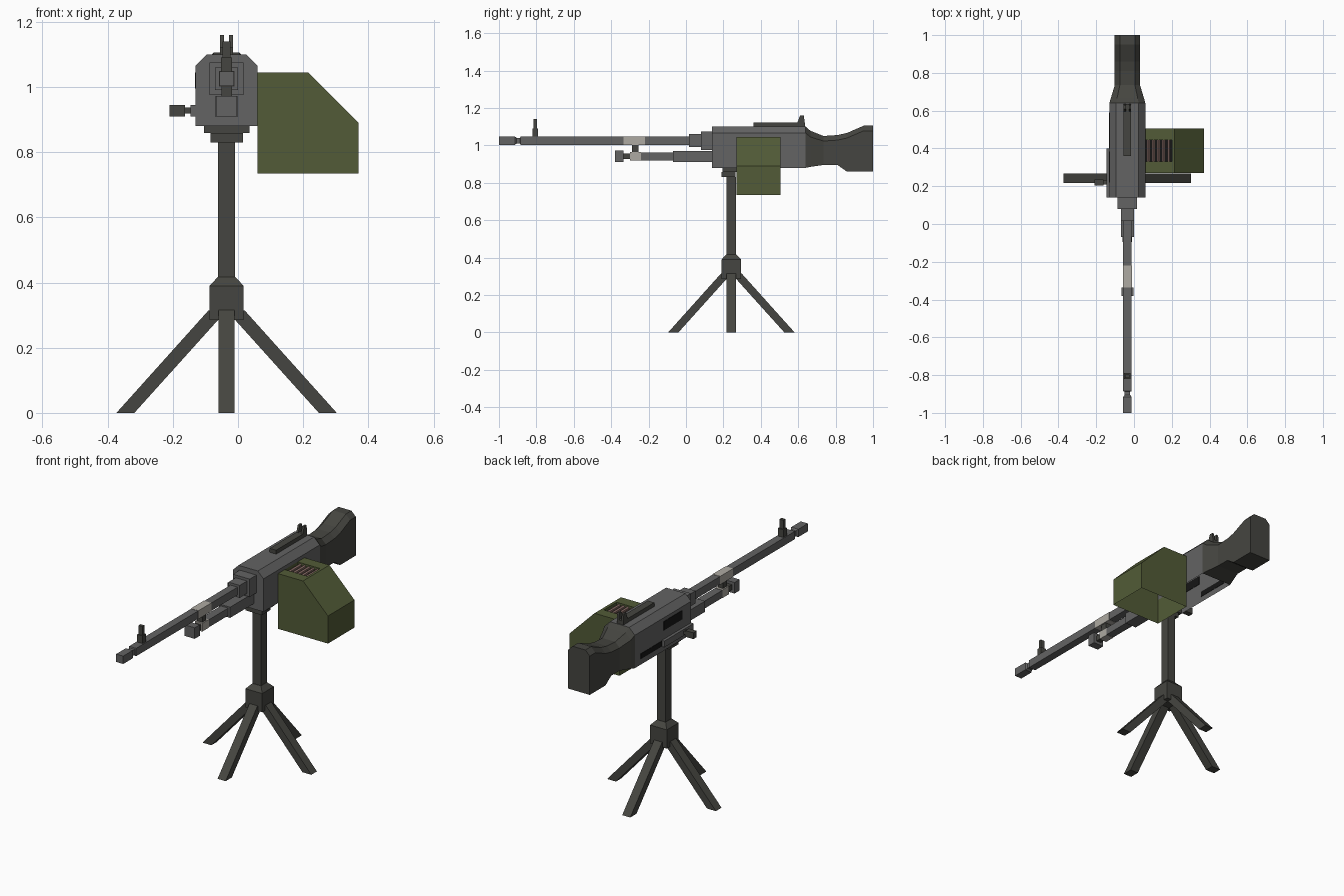
import bpy, bmesh, math
from mathutils import Vector, Matrix

if "Cube" in bpy.data.objects:
    bpy.data.objects.remove(bpy.data.objects["Cube"])

CX, PY = -0.035, 0.2425   # gun axis in x, tripod post in y


def mat(name, r, g, b):
    m = bpy.data.materials.new(name)
    m.diffuse_color = (r, g, b, 1)
    m.use_nodes = True
    m.node_tree.nodes["Principled BSDF"].inputs["Base Color"].default_value = m.diffuse_color
    return m


STEEL = mat("steel", .125, .125, .125)
DARK = mat("dark_metal", .06, .06, .052)
BLACK = mat("black", .008, .008, .008)
OLIVE = mat("olive", .085, .105, .038)
PALE = mat("pale_metal", .42, .40, .36)
COPPER = mat("copper", .26, .16, .14)


def finish(name, bm, material):
    bmesh.ops.recalc_face_normals(bm, faces=bm.faces)
    me = bpy.data.meshes.new(name)
    bm.to_mesh(me)
    bm.free()
    me.materials.append(material)
    ob = bpy.data.objects.new(name, me)
    bpy.context.collection.objects.link(ob)
    return ob


def loft(name, sections, material, open_bottom=False):
    """Skin matching rings of points and cap both ends."""
    bm = bmesh.new()
    rings = [[bm.verts.new(p) for p in s] for s in sections]
    n = len(rings[0])
    for a, b in zip(rings, rings[1:]):
        for i in range(n):
            j = (i + 1) % n
            bm.faces.new((a[i], a[j], b[j], b[i]))
    bm.faces.new(rings[0])
    bm.faces.new(rings[-1])
    bmesh.ops.recalc_face_normals(bm, faces=bm.faces)
    if open_bottom:
        low = [f for f in bm.faces if f.normal.z < -.9]
        bmesh.ops.delete(bm, geom=low, context='FACES')
    return finish(name, bm, material)


def box(name, x, y, z, material):
    ring = lambda yy: [(x[0], yy, z[0]), (x[1], yy, z[0]), (x[1], yy, z[1]), (x[0], yy, z[1])]
    return loft(name, [ring(y[0]), ring(y[1])], material)


def cbox(name, hw, y, z, material):
    return box(name, (CX - hw, CX + hw), y, z, material)


def body(y, hw, z0, z1, c):
    """Cross-section with chamfered upper corners."""
    return [(CX - hw, y, z0), (CX + hw, y, z0), (CX + hw, y, z1 - c),
            (CX + hw - c, y, z1), (CX - hw + c, y, z1), (CX - hw, y, z1 - c)]


def square(y, hw, zc):
    return [(CX - hw, y, zc - hw), (CX + hw, y, zc - hw), (CX + hw, y, zc + hw), (CX - hw, y, zc + hw)]


# Receiver and stock
loft("receiver", [body(.14, .095, .88, 1.10, .035), body(.64, .095, .88, 1.10, .035)], STEEL, True)
loft("stock", [body(y, hw, a, b, c) for y, hw, a, b, c in (
    (.64, .095, .88, 1.10, .035), (.665, .088, .885, 1.078, .033), (.735, .067, .895, 1.05, .027),
    (.81, .067, .895, 1.055, .027), (.86, .067, .86, 1.066, .027), (.95, .067, .86, 1.105, .027),
    (1.0, .067, .86, 1.105, .027))], DARK)

# Left-side slots, bolt rail and handle
LX = CX - .095
box("ejection_port", (LX - .002, LX + .002), (.22, .385), (.995, 1.045), BLACK)
box("bolt_slot", (LX - .002, LX + .002), (.40, .59), (.912, .942), BLACK)
box("bolt_rail", (LX - .016, LX), (.14, .40), (.91, .945), STEEL)
box("bolt_handle_neck", (LX - .036, LX - .016), (.21, .23), (.918, .937), DARK)
box("bolt_handle", (LX - .08, LX - .032), (.205, .235), (.91, .945), DARK)

# Barrel collars, barrel and muzzle
cbox("collar_rear", .052, (.08, .14), (.975, 1.075), STEEL)
cbox("collar_front", .035, (.015, .08), (.99, 1.06), STEEL)
loft("barrel", [square(y, r, 1.025) for y, r in (
    (.02, .022), (-.885, .022), (-.887, .015), (-.905, .015), (-.915, .022), (-1.0, .022))], STEEL)
cbox("barrel_sleeve", .0235, (-.335, -.22), (1.0015, 1.0485), PALE)

# Gas tube under the barrel
cbox("gas_tube_rear", .035, (-.07, .14), (.91, .97), STEEL)
cbox("gas_tube", .023, (-.24, -.07), (.92, .962), STEEL)
cbox("gas_tube_sleeve", .023, (-.30, -.24), (.918, .964), PALE)
cbox("gas_neck", .015, (-.335, -.30), (.926, .956), DARK)
cbox("gas_plug", .032, (-.38, -.335), (.91, .972), STEEL)
cbox("gas_link", .016, (-.29, -.255), (.96, 1.005), DARK)

# Sights
cbox("front_sight_base", .017, (-.82, -.79), (1.045, 1.09), DARK)
cbox("front_sight_post", .012, (-.815, -.797), (1.09, 1.14), DARK)
cbox("top_rail", .02, (.36, .635), (1.10, 1.122), DARK)
for side, s in (("left", -1), ("right", 1)):
    ring = lambda x: [(x, .595, 1.12), (x, .635, 1.12), (x, .63, 1.16), (x, .61, 1.16)]
    loft("rear_sight_" + side, [ring(CX + s * .008), ring(CX + s * .02)], DARK)

# Ammunition box with an opening in the lid
profile = [(.06, .735), (.37, .735), (.37, .89), (.215, 1.045), (.06, 1.045)]
bm = bmesh.new()
ends = [[bm.verts.new((x, y, z)) for x, z in profile] for y in (.27, .505)]
for e in ends:
    bm.faces.new(e)
for i in range(1, 5):
    j = (i + 1) % 5
    bm.faces.new((ends[0][i], ends[0][j], ends[1][j], ends[1][i]))
for co, no in (((0, .33, 0), (0, 1, 0)), ((0, .445, 0), (0, 1, 0)), ((.20, 0, 0), (1, 0, 0))):
    bm.normal_update()
    top = [f for f in bm.faces if abs(f.normal.z) > .9]
    geom = top + list({v for f in top for v in f.verts}) + list({e for f in top for e in f.edges})
    bmesh.ops.bisect_plane(bm, geom=geom, plane_co=co, plane_no=no)
bm.normal_update()
hole = [f for f in bm.faces if abs(f.normal.z) > .9
        and .33 < f.calc_center_median().y < .445 and f.calc_center_median().x < .20]
bmesh.ops.delete(bm, geom=hole, context='FACES')
finish("ammo_box", bm, OLIVE)

# Tray and cartridges inside the opening
box("ammo_tray", (.06, .20), (.33, .445), (1.005, 1.015), BLACK)
box("tray_wall_front", (.06, .20), (.327, .33), (1.005, 1.044), OLIVE)
box("tray_wall_back", (.06, .20), (.445, .448), (1.005, 1.044), OLIVE)
box("tray_wall_side", (.20, .203), (.33, .445), (1.005, 1.044), OLIVE)
for i in range(5):
    bm = bmesh.new()
    place = Matrix.Translation((.076 + i * .027, .3875, 1.03)) @ Matrix.Rotation(math.pi / 2, 4, 'X')
    bmesh.ops.create_cone(bm, cap_ends=True, segments=6, radius1=.009, radius2=.009, depth=.114, matrix=place)
    finish("cartridge_%d" % (i + 1), bm, COPPER)

# Mount, post and hub
box("mount_plate", (CX - .07, CX + .07), (.195, .27), (.858, .88), DARK)
box("mount_block", (CX - .05, CX + .05), (.19, .265), (.83, .858), DARK)
cbox("post", .026, (PY - .026, PY + .026), (.41, .83), DARK)


def flat(z, h):
    return [(CX - h, PY - h, z), (CX + h, PY - h, z), (CX + h, PY + h, z), (CX - h, PY + h, z)]


loft("hub", [flat(.285, .052), flat(.39, .052), flat(.417, .027)], DARK)

# Four splayed legs
leg_profile = [(.283, 0), (.338, 0), (.055, .315), (.02, .292)]
for k, name in enumerate(("right", "back", "left", "front")):
    turn = Matrix.Translation((CX, PY, 0)) @ Matrix.Rotation(k * math.pi / 2, 4, 'Z')
    loft("leg_" + name, [[turn @ Vector((r, w, z)) for r, z in leg_profile] for w in (-.025, .025)], DARK)
